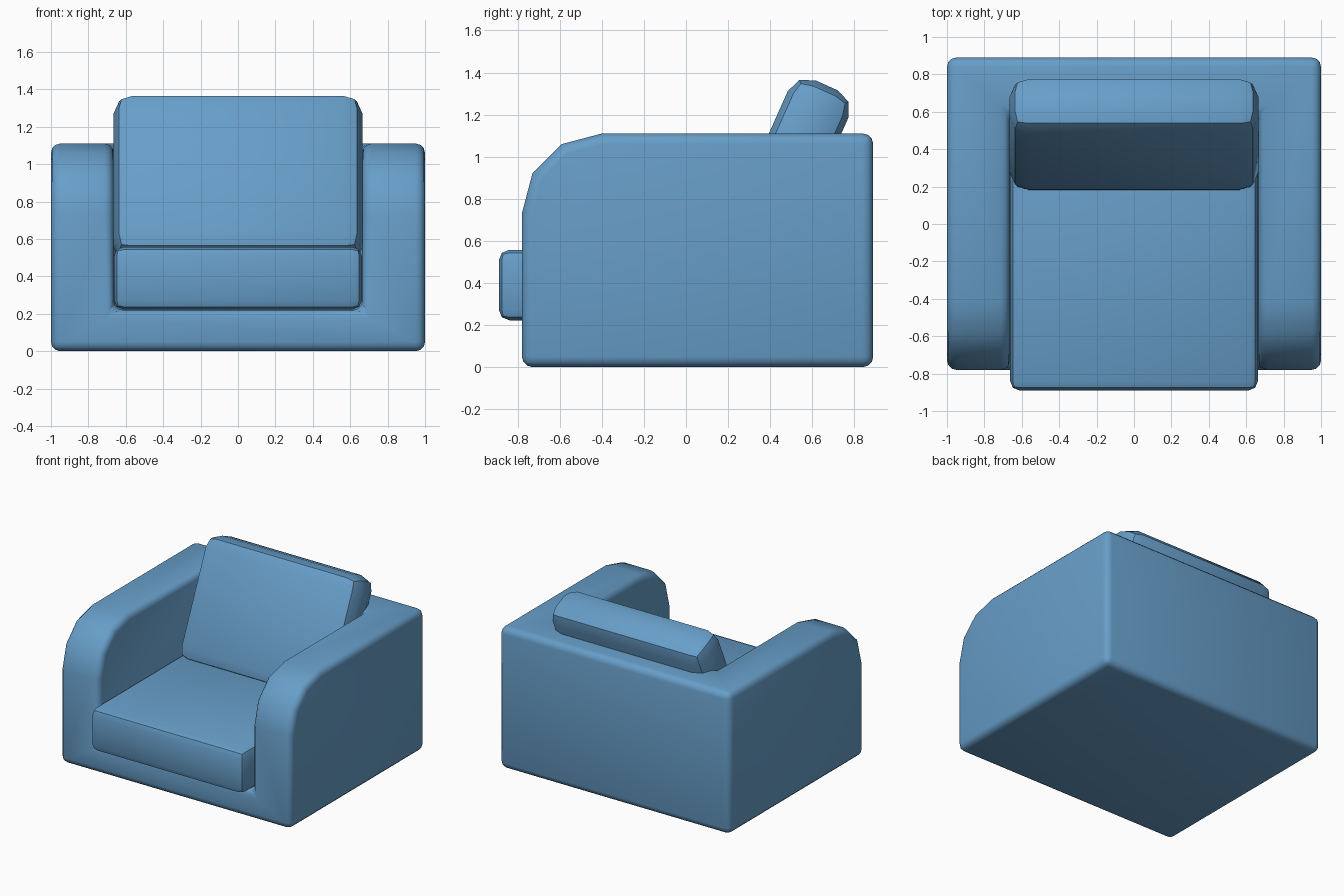
import bpy
import bmesh
from math import radians

if "Cube" in bpy.data.objects:
    bpy.data.objects.remove(bpy.data.objects["Cube"], do_unlink=True)

# Single upholstery colour
fabric = bpy.data.materials.new("blue_fabric")
fabric.use_nodes = True
colour = (0.135, 0.34, 0.58, 1)
fabric.diffuse_color = colour
fabric.node_tree.nodes["Principled BSDF"].inputs["Base Color"].default_value = colour


def add_object(name, bm):
    bmesh.ops.recalc_face_normals(bm, faces=bm.faces)
    mesh = bpy.data.meshes.new(name)
    bm.to_mesh(mesh)
    bm.free()
    obj = bpy.data.objects.new(name, mesh)
    bpy.context.collection.objects.link(obj)
    mesh.materials.append(fabric)
    return obj


def box(name, size, centre):
    bm = bmesh.new()
    bmesh.ops.create_cube(bm, size=1)
    bmesh.ops.scale(bm, vec=size, verts=bm.verts)
    obj = add_object(name, bm)
    obj.location = centre
    return obj


def round_edges(obj, width, segments, smooth_angle):
    bevel = obj.modifiers.new("rounded_edges", "BEVEL")
    bevel.width = width
    bevel.segments = segments
    bevel.limit_method = "ANGLE"
    bevel.angle_limit = radians(40)
    bpy.ops.object.select_all(action="DESELECT")
    obj.select_set(True)
    bpy.context.view_layer.objects.active = obj
    bpy.context.view_layer.update()
    for modifier in list(obj.modifiers):
        bpy.ops.object.modifier_apply(modifier=modifier.name)
    bpy.ops.object.shade_smooth_by_angle(angle=radians(smooth_angle))


# Frame: side outline with curved arm fronts, extruded across the width
outline = [(-0.78, 0), (0.89, 0), (0.89, 1.11), (-0.40, 1.11),
           (-0.59, 1.06), (-0.73, 0.92), (-0.78, 0.73)]
bm = bmesh.new()
side = bm.faces.new([bm.verts.new((-1, y, z)) for y, z in outline])
extruded = bmesh.ops.extrude_face_region(bm, geom=[side])["geom"]
bmesh.ops.translate(bm, vec=(2, 0, 0),
                    verts=[v for v in extruded if isinstance(v, bmesh.types.BMVert)])
frame = add_object("chair_frame", bm)

# Hollow between the arms
cutter = box("seat_hollow_cutter", (1.33, 2, 2), (0, -0.42, 1.22))
cutter.hide_render = True
cut = frame.modifiers.new("seat_hollow", "BOOLEAN")
cut.operation = "DIFFERENCE"
cut.solver = "EXACT"
cut.object = cutter
round_edges(frame, 0.05, 3, 35)
bpy.data.objects.remove(cutter, do_unlink=True)

# Seat cushion
seat = box("seat_cushion", (1.325, 1.46, 0.335), (0, -0.16, 0.39))
round_edges(seat, 0.05, 2, 30)

# Leaning back cushion
back = box("back_cushion", (1.33, 0.315, 0.935), (0, 0.478, 0.912))
back.rotation_euler.x = radians(-24)
round_edges(back, 0.1, 2, 30)
